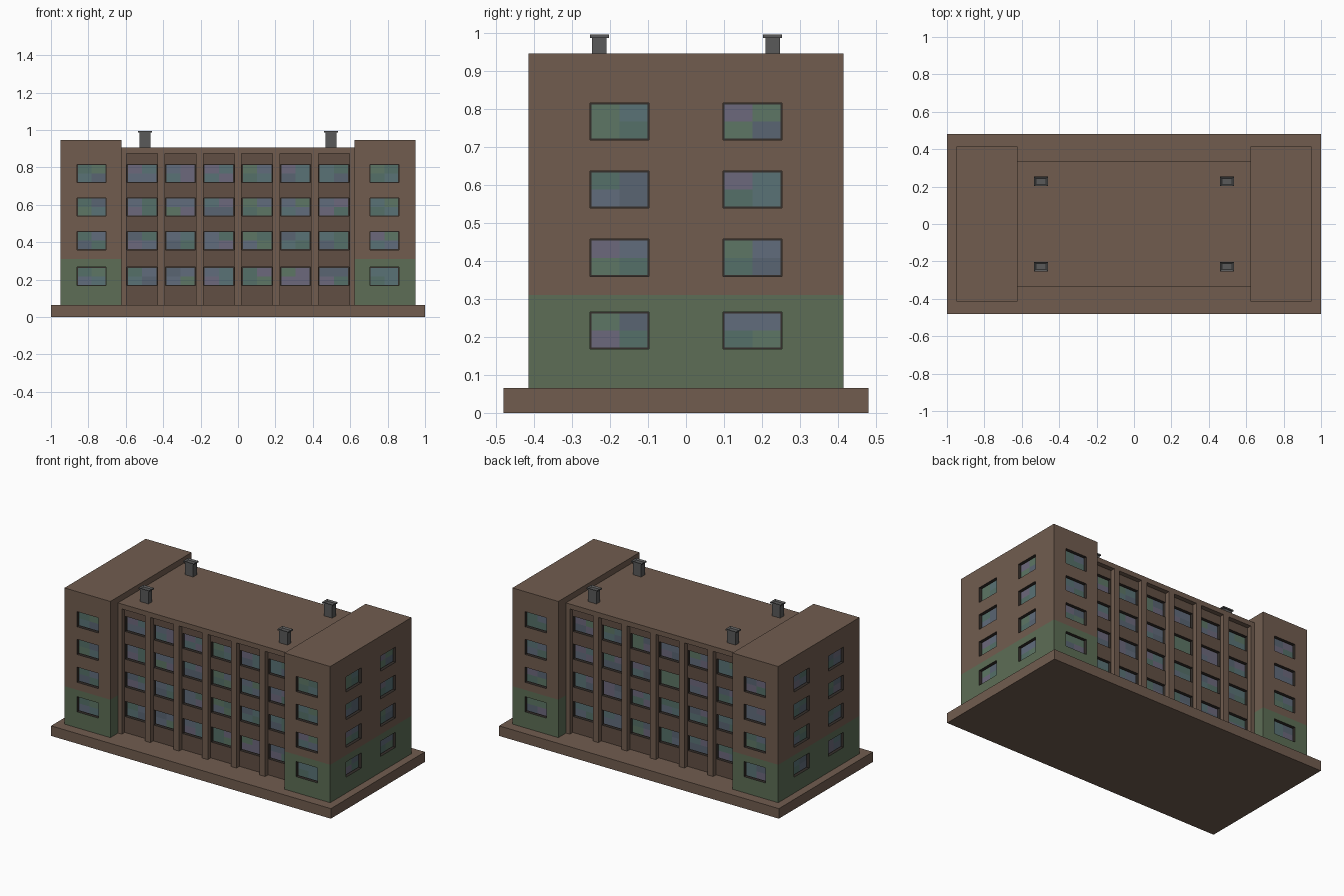
import bpy, bmesh, random
from mathutils import Vector

if "Cube" in bpy.data.objects:
    bpy.data.objects.remove(bpy.data.objects["Cube"])

random.seed(4)


def material(name, rgb):
    m = bpy.data.materials.new(name)
    m.diffuse_color = (*rgb, 1)
    m.use_nodes = True
    m.node_tree.nodes["Principled BSDF"].inputs["Base Color"].default_value = m.diffuse_color
    return m


BRICK = material("brick", (0.165, 0.108, 0.078))
BAY = material("bay_brick", (0.12, 0.078, 0.056))
GREEN = material("green_paint", (0.11, 0.155, 0.092))
FRAME = material("window_frame", (0.035, 0.028, 0.024))
METAL = material("flue_metal", (0.10, 0.10, 0.10))
GLASS = [material("glass_%d" % i, c) for i, c in enumerate([
    (0.10, 0.17, 0.18), (0.12, 0.15, 0.20), (0.09, 0.16, 0.14),
    (0.15, 0.14, 0.20), (0.10, 0.13, 0.17), (0.11, 0.18, 0.13)])]


def add_box(bm, lo, hi):
    vs = bmesh.ops.create_cube(bm, size=1)["verts"]
    lo, hi = Vector(lo), Vector(hi)
    for v in vs:
        v.co = Vector([(a + b) / 2 + c * (b - a) for a, b, c in zip(lo, hi, v.co)])
    return vs


def finish(name, bm, mats):
    me = bpy.data.meshes.new(name)
    bm.to_mesh(me)
    bm.free()
    for m in mats:
        me.materials.append(m)
    ob = bpy.data.objects.new(name, me)
    bpy.context.collection.objects.link(ob)
    return ob


def boxes(name, spans, mat):
    bm = bmesh.new()
    for lo, hi in spans:
        add_box(bm, lo, hi)
    return finish(name, bm, [mat])


DEPTH = 0.02
FLOORS = [0.217, 0.408, 0.588, 0.767]
HEIGHT = 0.098


def cut_windows(ob, windows):
    """windows: (centre on wall, outward normal, width). Cuts recesses and adds 2x2 panes."""
    cut, glass = bmesh.new(), bmesh.new()
    up = Vector((0, 0, 1))
    for c, n, w in windows:
        c, n = Vector(c), Vector(n)
        side = up.cross(n)
        half = side * (w / 2) + up * (HEIGHT / 2)
        a, b = c - half - n * DEPTH, c + half + n * 0.02
        add_box(cut, [min(p) for p in zip(a, b)], [max(p) for p in zip(a, b)])
        o = c - n * (DEPTH - 0.003)
        pw, ph = w / 2 - 0.004, HEIGHT / 2 - 0.004
        for i in (-1, 0):
            for j in (-1, 0):
                quad = [o + side * (pw * (i + s)) + up * (ph * (j + t))
                        for s, t in ((0, 0), (1, 0), (1, 1), (0, 1))]
                f = glass.faces.new([glass.verts.new(p) for p in quad])
                f.material_index = random.randrange(len(GLASS))
    cutter = finish("window_cutter", cut, [FRAME])
    cutter.hide_render = True
    mod = ob.modifiers.new("windows", "BOOLEAN")
    mod.operation = "DIFFERENCE"
    mod.solver = "EXACT"
    mod.material_mode = "TRANSFER"
    mod.object = cutter
    bpy.context.view_layer.objects.active = ob
    bpy.ops.object.modifier_apply(modifier=mod.name)
    bpy.data.objects.remove(cutter)
    finish(ob.name + "_panes", glass, GLASS)


BASE, WING_IN, WING_OUT, WING_Y = 0.065, 0.622, 0.95, 0.415
CORE_Y, FACE_Y, LINTEL, ROOF = 0.307, 0.337, 0.874, 0.906

# Plinth
boxes("plinth", [((-1, -0.48, 0), (1, 0.48, BASE))], BRICK)

# End wings with green painted ground floor
for s, name in ((-1, "left_wing"), (1, "right_wing")):
    xs = sorted((s * WING_IN, s * WING_OUT))
    bm = bmesh.new()
    add_box(bm, (xs[0], -WING_Y, BASE), (xs[1], WING_Y, 0.945))
    bmesh.ops.bisect_plane(bm, geom=bm.verts[:] + bm.edges[:] + bm.faces[:],
                           plane_co=(0, 0, 0.31), plane_no=(0, 0, 1))
    for f in bm.faces:
        f.material_index = int(f.calc_center_median().z < 0.31)
    wing = finish(name, bm, [BRICK, GREEN])
    wins = []
    for z in FLOORS:
        for t in (-1, 1):
            wins.append(((s * 0.783, t * WING_Y, z), (0, t, 0), 0.155))
            wins.append(((s * WING_OUT, t * 0.175, z), (s, 0, 0), 0.155))
    cut_windows(wing, wins)

# Central block with six window bays per long side
core = boxes("central_block",
             [((-WING_IN, -CORE_Y, BASE), (WING_IN, CORE_Y, LINTEL))], BAY)
cut_windows(core, [((0.205 * (i - 2.5), t * CORE_Y, z), (0, t, 0), 0.16)
                   for i in range(6) for z in FLOORS for t in (-1, 1)])

# Flat roof slab
boxes("central_roof",
      [((-WING_IN, -FACE_Y, LINTEL), (WING_IN, FACE_Y, ROOF))], BRICK)

# Pilasters between the bays, front and back
spans = []
for t in (-1, 1):
    y0, y1 = sorted((t * CORE_Y, t * FACE_Y))
    for i in range(7):
        x = 0.205 * (i - 3)
        x0, x1 = max(x - 0.02, -WING_IN), min(x + 0.02, WING_IN)
        spans.append(((x0, y0, BASE), (x1, y1, LINTEL)))
boxes("pilasters", spans, BRICK)

# Four hollow roof flues with flared caps
for x in (-0.497, 0.497):
    for y in (-0.228, 0.228):
        bm = bmesh.new()
        add_box(bm, (x - 0.03, y - 0.019, ROOF), (x + 0.03, y + 0.019, 0.986))
        add_box(bm, (x - 0.037, y - 0.025, 0.986), (x + 0.037, y + 0.025, 0.995))
        bm.faces.ensure_lookup_table()
        top = max(bm.faces, key=lambda f: f.calc_center_median().z)
        bmesh.ops.inset_region(bm, faces=[top], thickness=0.013)
        bmesh.ops.translate(bm, verts=top.verts[:], vec=(0, 0, -0.008))
        finish("roof_flue", bm, [METAL])
